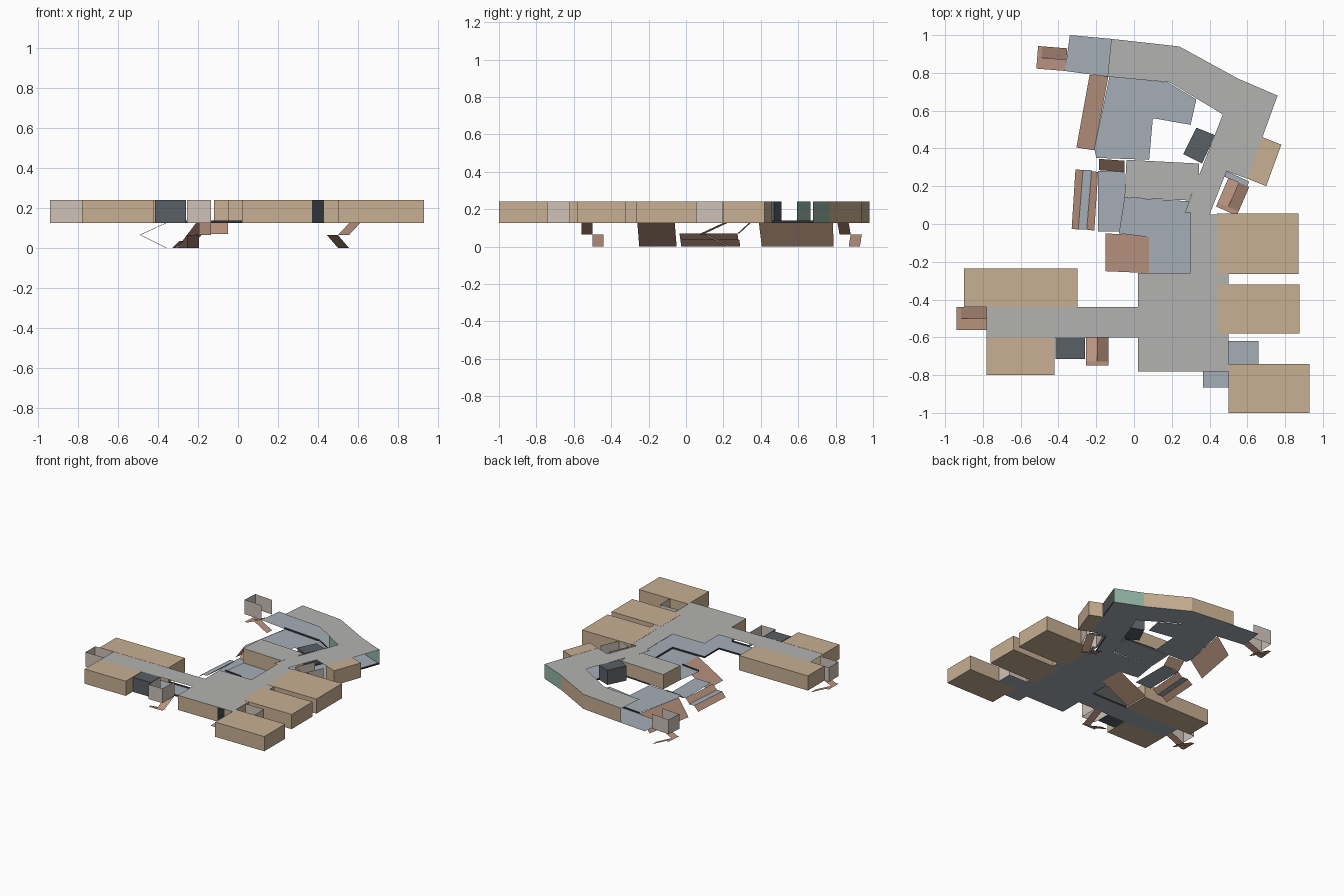
import bpy
import bmesh
from mathutils import Vector

if "Cube" in bpy.data.objects:
    bpy.data.objects.remove(bpy.data.objects["Cube"])

FLOOR, TOP = 0.125, 0.24


def mat(name, r, g, b):
    m = bpy.data.materials.new(name)
    m.diffuse_color = (r, g, b, 1)
    m.use_nodes = True
    m.node_tree.nodes["Principled BSDF"].inputs["Base Color"].default_value = m.diffuse_color
    return m


TAN = mat("tan_wall", 0.58, 0.43, 0.29)
SLATE = mat("slate_floor", 0.38, 0.42, 0.47)
GREY = mat("grey_ceiling", 0.45, 0.45, 0.44)
BROWN = mat("brown_stair", 0.48, 0.29, 0.21)
DARK = mat("dark_block", 0.10, 0.115, 0.13)
CURB = mat("dark_curb", 0.03, 0.035, 0.04)
TEAL = mat("teal_wall", 0.29, 0.46, 0.38)
PALE = mat("pale_shaft", 0.62, 0.54, 0.48)


def build(name, faces, m):
    """Object from a list of faces, each a list of 3D points."""
    bm = bmesh.new()
    for f in faces:
        bm.faces.new([bm.verts.new(p) for p in f])
    bmesh.ops.remove_doubles(bm, verts=bm.verts[:], dist=1e-5)
    me = bpy.data.meshes.new(name)
    bm.to_mesh(me)
    bm.free()
    ob = bpy.data.objects.new(name, me)
    me.materials.append(m)
    bpy.context.collection.objects.link(ob)
    return ob


def plate(name, pts, z, m):
    return build(name, [[(x, y, z) for x, y in pts]], m)


def walls(name, pts, m, z0=FLOOR, z1=TOP):
    return build(name, [[(*a, z0), (*b, z0), (*b, z1), (*a, z1)]
                        for a, b in zip(pts, pts[1:])], m)


def block(name, pts, m, z0=FLOOR, z1=TOP + 0.001):
    faces = [[(*a, z0), (*b, z0), (*b, z1), (*a, z1)]
             for a, b in zip(pts, pts[1:] + pts[:1])]
    faces += [[(x, y, z1) for x, y in pts], [(x, y, z0) for x, y in pts][::-1]]
    return build(name, faces, m)


def rect(x0, x1, y0, y1):
    return [(x0, y0), (x1, y0), (x1, y1), (x0, y1)]


def ramp(name, hi, lo, z_hi, z_lo, m=BROWN):
    """Sloped sheet between a high edge and a low edge."""
    return build(name, [[(*hi[0], z_hi), (*hi[1], z_hi),
                         (*lo[1], z_lo), (*lo[0], z_lo)]], m)


def stairwell(name, centre, direction, length, width=0.12):
    """Three walls around a two-flight stair; direction points outward."""
    c, d = Vector(centre), Vector(direction).normalized()
    left = Vector((-d.y, d.x))

    def p(along, side):
        return tuple(c + d * along * length + left * side * width / 2)
    walls(name + "_shaft", [p(0, 1), p(1, 1), p(1, -1), p(0, -1)], PALE)
    ramp(name + "_upper_flight", (p(0, 1), p(0, 0)), (p(.85, 1), p(.85, 0)), FLOOR, 0.065)
    plate(name + "_landing", [p(.85, 1), p(1, 1), p(1, -1), p(.85, -1)], 0.065, BROWN)
    ramp(name + "_lower_flight", (p(.85, 0), p(.85, -1)), (p(0, 0), p(0, -1)), 0.065, 0)


# Main corridor: ceiling and floor share one plan
hall = [(-.12, .98), (.24, .94), (.55, .77), (.76, .68), (.6, .24), (.49, .28),
        (.40, .05), (.5, .05), (.5, -.78), (.02, -.78), (.02, -.6), (-.78, -.6),
        (-.78, -.44), (.02, -.44), (.02, -.26), (.3, -.26), (.3, .06), (.27, .06),
        (.31, .17), (.47, .58), (.19, .75), (-.14, .78)]
plate("hall_ceiling", hall, TOP, GREY)
plate("hall_floor", hall, FLOOR, SLATE)

# Corridor walls and low curbs on open edges
walls("north_wall", hall[0:3], TAN)
walls("north_east_wall", hall[2:4], TEAL)
walls("inner_teal_wall", [(.45, .593), (.33, .665)], TEAL)
walls("hall_end_wall", [(.5, .05), (.5, -.78), (.02, -.78), (.02, -.6)], TAN)
walls("end_door", [(.37, -.783), (.43, -.783)], CURB)
for i, pts in enumerate([
        [(.76, .68), (.68, .46)], [(.49, .28), (.40, .05)],
        [(-.14, -.6), (.02, -.6)],
        [(-.3, -.44), (.02, -.44), (.02, -.26), (.3, -.26), (.3, .06)],
        [(.31, .17), (.47, .58)], [(.33, .665), (.19, .75), (-.14, .78)],
        [(.08, .34), (.35, .32)], [(-.08, -.05), (.08, -.07)]]):
    walls(f"curb_{i}", pts, CURB, FLOOR, FLOOR + 0.013)

# Rooms
for i, r in enumerate([(.44, .87, -.265, .055), (.44, .875, -.58, -.32),
                       (.5, .93, -1, -.74), (-.9, -.3, -.44, -.235),
                       (-.78, -.42, -.8, -.6)]):
    block(f"room_{i}", rect(*r), TAN)
block("east_room", [(.60, .24), (.70, .20), (.78, .42), (.68, .46)], TAN)

# Dark service blocks
block("south_block", rect(-.415, -.26, -.715, -.6), DARK)
block("plaza_block", [(.33, .51), (.43, .47), (.36, .32), (.26, .37)], DARK)

# Central kiosk with grey roof and tan sides
kiosk = [(-.04, .34), (.345, .32), (.345, .22), (.31, .17), (.29, .125), (-.05, .14)]
plate("kiosk_roof", kiosk, TOP, GREY)
plate("kiosk_floor", kiosk, FLOOR, SLATE)
walls("kiosk_walls", kiosk[3:] + kiosk[:2], TAN)

# Open slate floors
plate("north_west_floor", [(-.34, 1), (-.12, .98), (-.14, .78), (-.365, .81)], FLOOR, SLATE)
plate("plaza_floor", [(-.13, .78), (.18, .75), (.33, .66), (.3, .525), (.1, .56),
                      (.08, .34), (-.2, .35), (-.21, .4)], FLOOR, SLATE)
plate("court_floor", [(-.08, -.05), (.08, -.07), (.08, -.26), (.3, -.26),
                      (.3, .12), (-.05, .14)], FLOOR, SLATE)
plate("side_entry_floor", rect(.5, .66, -.74, -.62), FLOOR, SLATE)
walls("side_entry_walls", [(.5, -.62), (.66, -.62), (.66, -.74)], PALE)
plate("front_entry_floor", rect(.365, .5, -.865, -.74), FLOOR, SLATE)
plate("stair_lobby_floor", [(.49, .28), (.61, .225), (.6, .2), (.48, .25)], FLOOR, SLATE)

# Sunken terrace and its stepped ramps
plate("terrace", rect(-.19, -.05, -.04, .28), 0.07, SLATE)
ramp("terrace_north_ramp", ((-.185, .345), (-.05, .335)), ((-.185, .285), (-.05, .275)), FLOOR, 0.07)
ramp("terrace_upper_ramp", ((-.19, .275), (-.21, -.035)), ((-.225, .28), (-.25, -.03)), 0.07, 0.035)
plate("terrace_step", [(-.225, .285), (-.27, .285), (-.295, -.03), (-.25, -.03)], 0.035, SLATE)
ramp("terrace_lower_ramp", ((-.27, .285), (-.295, -.03)), ((-.31, .29), (-.33, -.025)), 0.035, 0)

# Large ground ramps
ramp("plaza_ramp", ((-.135, .785), (-.21, .39)), ((-.235, .79), (-.305, .405)), FLOOR, 0)
ramp("court_ramp", ((.08, -.06), (.08, -.26)), ((-.15, -.05), (-.15, -.25)), FLOOR, 0)

# Stairwells
stairwell("north_west_stair", (-.358, .87), (-1, .08), 0.155)
stairwell("south_west_stair", (-.78, -.5), (-1, 0), 0.16)
stairwell("south_stair", (-.195, -.6), (0, -1), 0.15)
stairwell("east_stair", (.555, .22), (-.4, -.92), 0.165)
